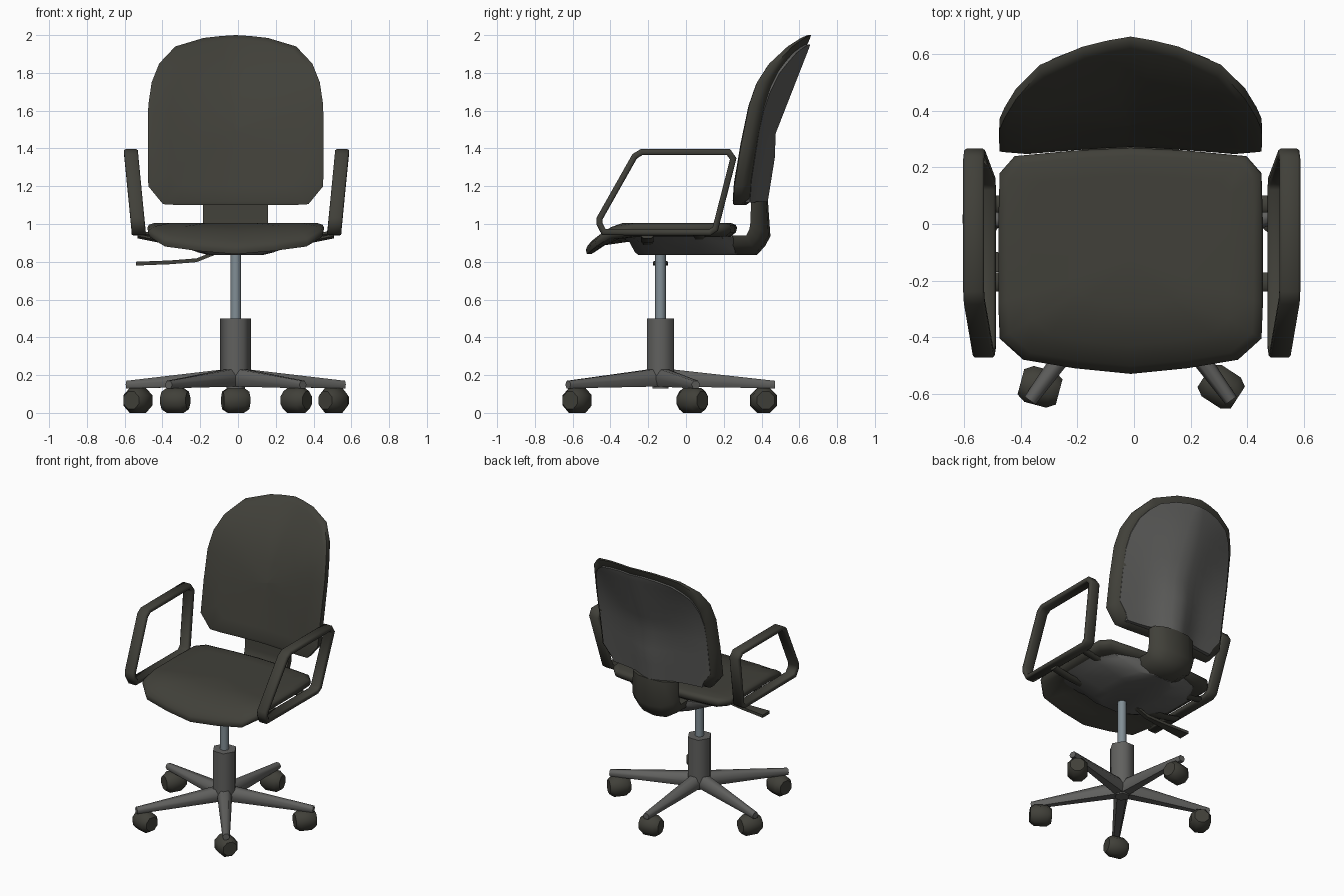
import bpy, bmesh, math
from mathutils import Vector, Matrix

if "Cube" in bpy.data.objects:
    bpy.data.objects.remove(bpy.data.objects["Cube"])

CX, CY = -0.012, -0.135          # middle of the chair, and of the column


def material(name, rgb):
    m = bpy.data.materials.new(name)
    m.diffuse_color = (*rgb, 1)
    m.use_nodes = True
    m.node_tree.nodes["Principled BSDF"].inputs["Base Color"].default_value = m.diffuse_color
    return m


OLIVE = material("dark olive fabric", (0.052, 0.051, 0.041))
GREY = material("grey plastic", (0.118, 0.118, 0.113))
STEEL = material("blue grey steel", (0.22, 0.27, 0.30))


def loft(name, rings, mat, smooth=40, cap=True, loop=False):
    """Skin a list of equal closed rings; loop joins last ring to first."""
    bm = bmesh.new()
    vs = [[bm.verts.new(p) for p in r] for r in rings]
    n = len(vs[0])
    pairs = list(zip(vs, vs[1:])) + ([(vs[-1], vs[0])] if loop else [])
    for a, b in pairs:
        for i in range(n):
            j = (i + 1) % n
            bm.faces.new((a[i], a[j], b[j], b[i]))
    if cap and not loop:
        bm.faces.new(vs[0])
        bm.faces.new(vs[-1])
    bmesh.ops.remove_doubles(bm, verts=bm.verts, dist=0.0005)
    bmesh.ops.recalc_face_normals(bm, faces=bm.faces)
    me = bpy.data.meshes.new(name)
    bm.to_mesh(me)
    bm.free()
    ob = bpy.data.objects.new(name, me)
    bpy.context.collection.objects.link(ob)
    me.materials.append(mat)
    bpy.ops.object.select_all(action='DESELECT')
    ob.select_set(True)
    bpy.context.view_layer.objects.active = ob
    bpy.ops.object.shade_smooth_by_angle(angle=math.radians(smooth))
    return ob


def interp(table, t):
    if t <= table[0][0]:
        return table[0][1]
    for (a, p), (b, q) in zip(table, table[1:]):
        if t <= b:
            return p + (q - p) * (t - a) / (b - a)
    return table[-1][1]


def mirrored(half):
    """Close a half outline that starts and ends on the middle line."""
    return half + [(-x, v) for x, v in reversed(half[1:-1])]


def scaled(outline, s, mid):
    return [(x * s, mid + (v - mid) * s) for x, v in outline]


def prism(name, r, z0, z1, sides, mat):
    ring = [(CX + r * math.cos(math.tau * i / sides), CY + r * math.sin(math.tau * i / sides))
            for i in range(sides)]
    return loft(name, [[(x, y, z) for x, y in ring] for z in (z0, z1)], mat, 65)


# Column
prism("column_sleeve", 0.082, 0.19, 0.50, 6, GREY)
prism("column_foot", 0.05, 0.13, 0.20, 6, GREY)
prism("gas_piston", 0.029, 0.48, 0.86, 8, STEEL)

# Five-armed base with casters
wheel_turn = [-33, 50, 10, 60, -15]
for k in range(5):
    ang = math.radians(-54 + 72 * k)
    place = Matrix.Translation((CX, CY, 0)) @ Matrix.Rotation(ang, 4, 'Z')
    rings = []
    for r, w, low, top in ((0.02, 0.05, 0.14, 0.235), (0.605, 0.024, 0.13, 0.17)):
        mid = low + (top - low) * 0.5
        sec = [(-w * 0.6, low), (w * 0.6, low), (w, mid), (w * 0.5, top), (-w * 0.5, top), (-w, mid)]
        rings.append([place @ Vector((r, y, z)) for y, z in sec])
    loft(f"base_arm_{k + 1}", rings, GREY, 65)
    hub = place @ Vector((0.545, 0, 0.066))
    turn = Matrix.Translation(hub) @ Matrix.Rotation(math.radians(wheel_turn[k]), 4, 'Z')
    rings = [[turn @ Vector((x, r * math.cos(a), r * math.sin(a)))
              for a in [math.tau * (i + 0.5) / 8 for i in range(8)]]
             for x, r in ((-0.07, 0.05), (-0.04, 0.071), (0.04, 0.071), (0.07, 0.05))]
    loft(f"caster_{k + 1}", rings, OLIVE, 50)

# Seat cushion, rolling down at the front
seat_outline = mirrored([(0, -0.53), (0.2, -0.51), (0.38, -0.48), (0.463, -0.405), (0.468, -0.28),
                         (0.468, 0), (0.463, 0.18), (0.41, 0.24), (0.2, 0.26), (0, 0.27)])


def seat_top(y):
    return 1.0 - 0.12 * max(0, (-0.34 - y) / 0.19) ** 1.4


def seat_ring(s, dz):
    return [(CX + x, y, seat_top(y) + dz) for x, y in scaled(seat_outline, s, -0.13)]


loft("seat_cushion",
     [seat_ring(s, dz) for s, dz in ((0.001, 0.005), (0.4, 0.005), (0.75, 0.005), (0.93, 0.004), (0.985, -0.005),
                                     (1, -0.02), (0.985, -0.045), (0.92, -0.065), (0.75, -0.07), (0.001, -0.07))],
     OLIVE, 60)

# Seat pan underneath
pan_half = [(0.0, 0.0), (0.55, 0.0), (0.9, 0.1), (1.0, 0.3), (1.0, 0.65), (0.8, 0.9), (0.4, 1.0), (0.0, 1.0)]
loft("seat_pan",
     [[(CX + x * w, y0 + v * (y1 - y0), z) for x, v in mirrored(pan_half)]
      for w, y0, y1, z in ((0.42, -0.36, 0.25, 0.935), (0.36, -0.30, 0.26, 0.905),
                           (0.20, -0.27, 0.27, 0.85), (0.14, -0.25, 0.27, 0.835))],
     GREY, 60)

# Backrest: dished front, reclining top
back_half = [(0, 1.10), (0.1, 1.10), (0.2, 1.10), (0.3, 1.10), (0.385, 1.105), (0.463, 1.20),
             (0.465, 1.42), (0.463, 1.63), (0.445, 1.75), (0.405, 1.85), (0.32, 1.94),
             (0.17, 1.985), (0.08, 1.995), (0, 2.0)]
back_outline = mirrored(back_half)
FRONT = [(1.1, 0.268), (1.2, 0.288), (1.5, 0.348), (1.63, 0.39), (1.75, 0.445), (1.85, 0.51), (2.0, 0.643)]
DISH = [(1.1, 0.035), (1.2, 0.04), (1.5, 0.05), (1.65, 0.065), (1.8, 0.09), (2.0, 0.1)]
SPINE = [(1.1, 0.43), (1.35, 0.47), (1.48, 0.475), (1.94, 0.655), (2.0, 0.67)]
RIM = [(1.1, 0.055), (1.85, 0.05), (2.0, 0.022)]


def front_y(x, z):
    u = abs(x) / 0.463
    return interp(FRONT, z) - interp(DISH, z) * (u + u * u) / 2


def behind(f):
    return lambda x, z: front_y(x, z) + f * interp(RIM, z)


def shell_base(x, z):
    return behind(1)(x, z) + interp([(1.1, 0.035), (1.7, 0.03), (1.95, 0.012)], z)


def shell_y(x, z):
    width = interp([(1.1, 0.13), (1.4, 0.15), (1.65, 0.22), (1.95, 0.4)], z)
    bulge = max(0.0, interp(SPINE, z) - shell_base(0, z))
    return shell_base(x, z) + bulge * math.exp(-(x / width) ** 2)


def back_ring(s, fn):
    return [(CX + x, fn(x, z), z) for x, z in scaled(back_outline, s, 1.5)]


cushion = [back_ring(s, front_y) for s in (0.001, 0.25, 0.5, 0.75, 0.95)]
cushion += [back_ring(s, behind(f)) for s, f in ((1.0, 0.15), (1.0, 0.9))]
cushion += [back_ring(s, lambda x, z: shell_base(x, z) - 0.002) for s in (0.92, 0.85)]
loft("back_cushion", cushion, OLIVE, 60, cap=False)

# Grey shell with a spine, built in level rows and closed inside the cushion
shell_width = [(z, x) for x, z in scaled(back_half, 0.91, 1.5)[4:]]
rows = []
for z in (1.115, 1.16, 1.23, 1.35, 1.48, 1.6, 1.7, 1.8, 1.86, 1.905, 1.935, 1.95):
    w = interp(shell_width, z)
    xs = [w * i / 7 for i in range(-7, 8)]
    rows.append([(CX + x, shell_y(x, z), z) for x in xs] +
                [(CX + x, behind(0.7)(x, z), z) for x in reversed(xs)])
loft("back_shell", rows, GREY, 55)

# Curved bracket joining seat and back: inner and outer (y, z) per section
sections = []
for (yi, zi), (yo, zo) in (((0.24, 0.94), (0.24, 0.835)), ((0.32, 0.94), (0.375, 0.835)),
                           ((0.335, 0.97), (0.42, 0.885)), ((0.34, 1.0), (0.447, 0.935)),
                           ((0.345, 1.12), (0.434, 1.12))):
    sections.append([(CX + x, yi + (yo - yi) * t, zi + (zo - zi) * t)
                     for x, t in ((-0.172, 0), (-0.16, 0.5), (-0.09, 0.9), (0, 1), (0.09, 0.9), (0.16, 0.5), (0.172, 0))])
loft("back_bracket", sections, OLIVE, 50)

# Armrest loops, leaning outwards, with brackets below the seat
loop_path = [Vector(p) for p in ((-0.457, 1.0), (-0.435, 0.957), (0.125, 0.954), (0.155, 0.974), (0.25, 1.345),
                                 (0.225, 1.381), (-0.235, 1.381), (-0.272, 1.358), (-0.457, 1.03))]
for side, label in ((-1, "left"), (1, "right")):
    rings = []
    for i, p in enumerate(loop_path):
        a = (p - loop_path[i - 1]).normalized()
        b = (loop_path[(i + 1) % len(loop_path)] - p).normalized()
        t = (a + b).normalized()
        n = Vector((-t.y, t.x)) * 0.016 / max(0.6, t.dot(a))
        cx = -0.008 + side * (0.517 + 0.042 * (p.y - 0.95) / 0.43)
        rings.append([(cx + dx, *(p + n * f)) for dx, f in
                      ((-0.037, -0.6), (-0.028, -1), (0.028, -1), (0.037, -0.6),
                       (0.037, 0.6), (0.028, 1), (-0.028, 1), (-0.037, 0.6))])
    loft(f"armrest_{label}", rings, OLIVE, 65, loop=True)
    for y, hw, dip, part in ((-0.205, 0.034, 0, "front"), (0.07, 0.03, 0.02, "rear")):
        rings = [[(CX + side * x, y + dy * hw, z + dip + dz) for dy, dz in
                  ((-1, 0), (-0.6, -0.012), (0.6, -0.012), (1, 0), (0.6, 0.012), (-0.6, 0.012))]
                 for x, z in ((0.28, 0.90), (0.40, 0.912), (0.52, 0.936))]
        loft(f"armrest_bracket_{label}_{part}", rings, OLIVE, 50)

# Height lever with flat paddle
rings = [[(x, CY + dy * w, z + dz) for dy, dz in ((-1, -0.01), (1, -0.01), (1, 0.01), (-1, 0.01))]
         for x, z, w in ((-0.10, 0.855, 0.014), (-0.22, 0.808, 0.014), (-0.36, 0.797, 0.025), (-0.54, 0.79, 0.04))]
loft("height_lever", rings, OLIVE, 30)
